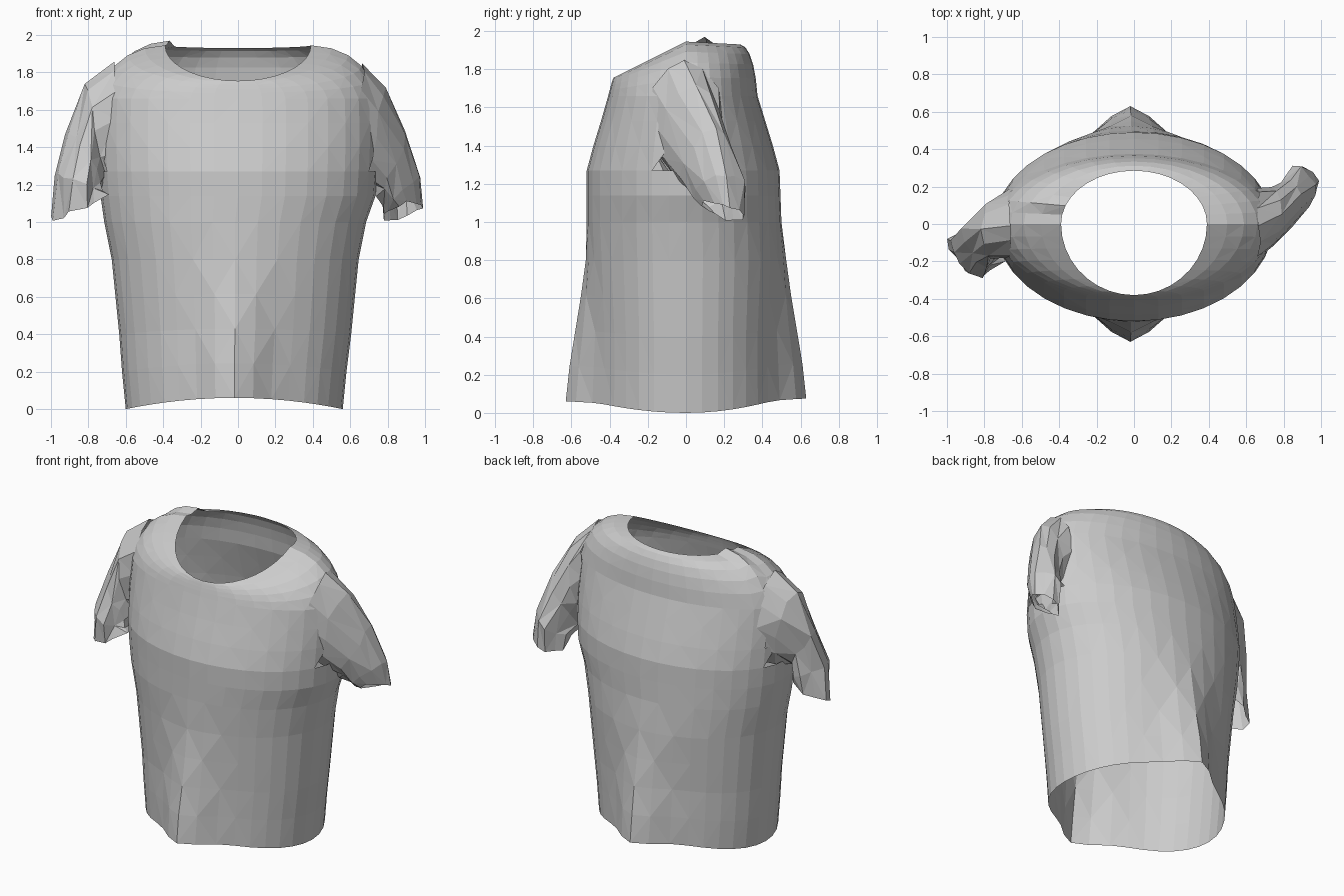
import bpy, bmesh, random
from math import sin, cos, pi, exp
from mathutils import Vector

random.seed(4)
if "Cube" in bpy.data.objects:
    bpy.data.objects.remove(bpy.data.objects["Cube"])

fabric = bpy.data.materials.new("grey_fabric")
fabric.use_nodes = True
fabric.diffuse_color = (0.6, 0.6, 0.6, 1)
fabric.node_tree.nodes["Principled BSDF"].inputs["Base Color"].default_value = (0.6, 0.6, 0.6, 1)


def loft(name, rings, skip=None):
    """Skin closed rings into an open, flat-shaded triangulated tube."""
    bm = bmesh.new()
    rows = [[bm.verts.new(p) for p in ring] for ring in rings]
    n = len(rows[0])
    for r, (low, high) in enumerate(zip(rows, rows[1:])):
        for i in range(n):
            j = (i + 1) % n
            a, b, c, d = low[i], low[j], high[j], high[i]
            tris = [(a, b, c), (a, c, d)] if (r + i) % 2 else [(a, b, d), (b, c, d)]
            for t in tris:
                bm.faces.new(t)
    if skip:
        holes = [f for f in bm.faces if skip(f.calc_center_median())]
        bmesh.ops.delete(bm, geom=holes, context="FACES")
    mesh = bpy.data.meshes.new(name)
    bm.to_mesh(mesh)
    bm.free()
    mesh.materials.append(fabric)
    obj = bpy.data.objects.new(name, mesh)
    bpy.context.collection.objects.link(obj)
    return obj


# Torso: height, centre x, half width, front depth, back depth, centre fold
PROFILE = [
    (0.0, -0.02, 0.58, 0.49, 0.49, 0.14),
    (0.2, -0.02, 0.60, 0.49, 0.49, 0.12),
    (0.4, -0.015, 0.62, 0.49, 0.49, 0.09),
    (0.6, -0.015, 0.64, 0.50, 0.50, 0.05),
    (0.8, -0.015, 0.66, 0.51, 0.51, 0.015),
    (1.0, -0.015, 0.70, 0.52, 0.50, 0.0),
    (1.14, 0.0, 0.735, 0.52, 0.495, 0.0),
    (1.27, 0.0, 0.745, 0.52, 0.49, 0.0),
    (1.4, 0.0, 0.75, 0.485, 0.455, 0.0),
    (1.53, 0.0, 0.75, 0.445, 0.415, 0.0),
    (1.66, 0.0, 0.745, 0.408, 0.375, 0.0),
]
COLUMNS = 36


def torso_ring(z, cx, w, front, back, fold):
    ring = []
    for i in range(COLUMNS):
        t = 2 * pi * i / COLUMNS
        x, s = w * cos(t), sin(t)
        y = s * (back if s > 0 else front)
        y += (1 if s > 0 else -1) * fold * exp(-(x / 0.16) ** 2)
        lift = (0.075 if s > 0 else 0.06) * s * s * max(0, 1 - z / 0.8)
        ring.append(Vector((x + cx, y, z + lift)))
    return ring


def collar_ring():
    ring = []
    for i in range(COLUMNS):
        t = 2 * pi * i / COLUMNS
        s = sin(t)
        y, drop = (0.285 * s, 0.015 * s) if s > 0 else (0.38 * s, -0.19 * s)
        ring.append(Vector((0.39 * cos(t), y, 1.945 - drop)))
    ring[COLUMNS // 2 - 2].z += 0.03
    return ring


rings = [torso_ring(*row) for row in PROFILE]
chest, collar = rings[-1], collar_ring()
# Rounded shoulders curve from the chest into the sloping collar
for k in (0.2, 0.4, 0.6, 0.8, 1.0):
    ring = []
    for a, c in zip(chest, collar):
        bend = Vector((a.x * 0.92, a.y * 0.95, c.z - 0.015))
        ring.append(a * (1 - k) ** 2 + bend * 2 * k * (1 - k) + c * k * k)
    rings.append(ring)
loft("shirt_body", rings,
     lambda p: abs(p.y) < 0.13 and abs(p.x) > 0.5 and 1.3 < p.z < 1.7)


# Sleeves: each ring is a centre, a top-to-bottom axis and a side axis
def sleeve(name, sections, sides=12):
    rings = []
    for k, (c, u, v) in enumerate(sections):
        c, u, v = Vector(c), Vector(u), Vector(v)
        ring = []
        for i in range(sides):
            t = 2 * pi * i / sides
            pinch = 1 - (0.16 if k > 1 and i % 3 == 1 else 0)
            crease = Vector([random.uniform(-0.012, 0.012) for _ in range(3)])
            ring.append(c + (u * cos(t) + v * sin(t)) * pinch + crease)
        rings.append(ring)
    return loft(name, rings)


sleeve("left_sleeve", [
    ((0.65, 0, 1.54), (0.02, 0, 0.31), (0, 0.19, 0)),
    ((0.74, 0.03, 1.46), (0.04, 0.02, 0.25), (0, 0.16, 0)),
    ((0.82, 0.10, 1.32), (0.08, 0.06, 0.18), (-0.03, 0.11, 0)),
    ((0.87, 0.17, 1.17), (0.10, 0.05, 0.08), (-0.02, 0.13, 0)),
    ((0.88, 0.19, 1.06), (0.11, 0.05, 0.02), (-0.03, 0.10, -0.05)),
])
sleeve("right_sleeve", [
    ((-0.65, 0, 1.54), (-0.02, 0, 0.31), (0, -0.19, 0)),
    ((-0.76, -0.03, 1.48), (-0.05, 0, 0.25), (0, -0.15, 0)),
    ((-0.82, -0.10, 1.34), (-0.09, 0, 0.14), (0.03, -0.13, 0)),
    ((-0.85, -0.13, 1.20), (-0.12, -0.03, 0.05), (0.03, -0.15, 0)),
    ((-0.845, -0.14, 1.08), (-0.15, 0, -0.07), (0.03, -0.14, 0)),
])
